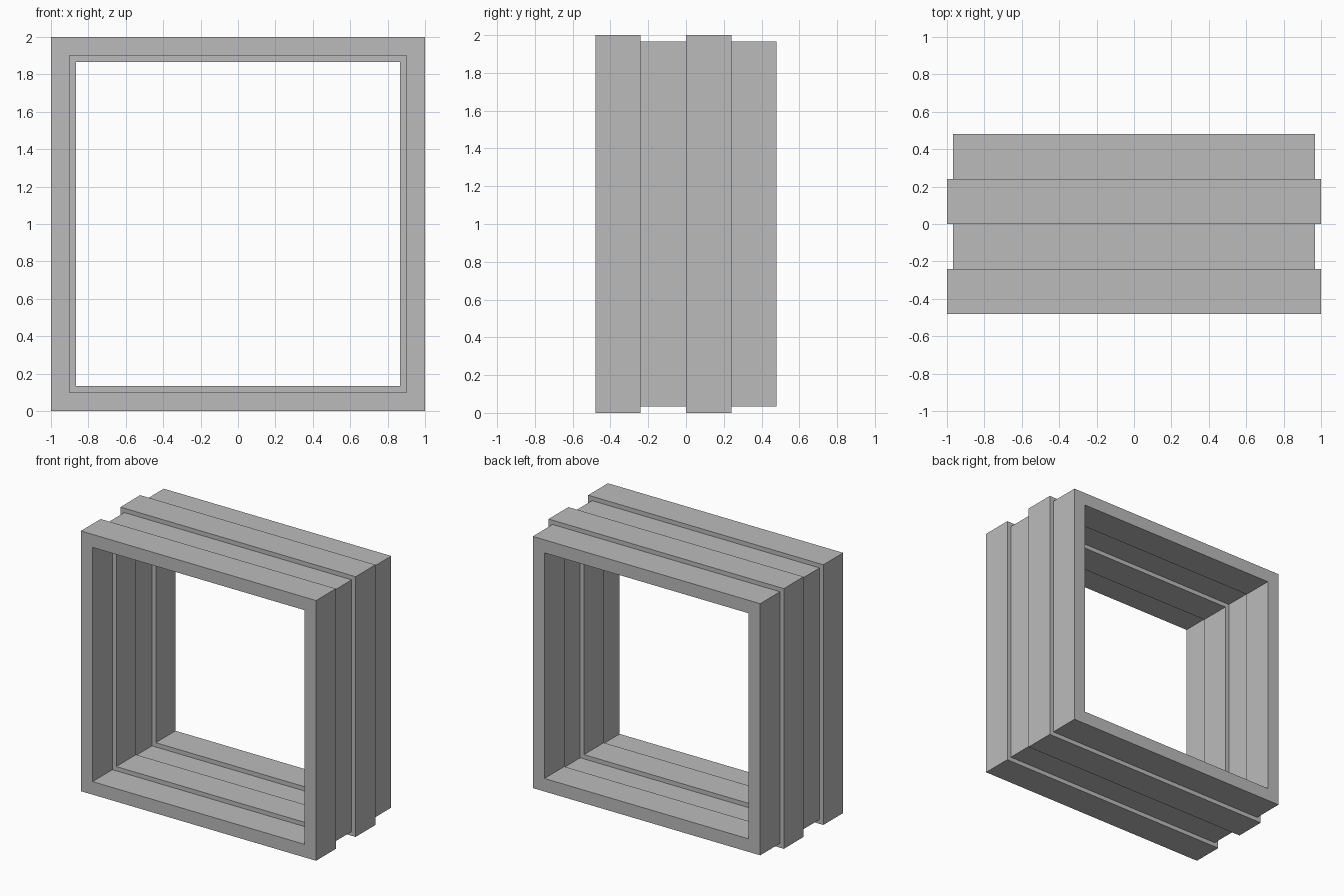
import bpy
import bmesh

cube = bpy.data.objects.get("Cube")
if cube:
    bpy.data.objects.remove(cube, do_unlink=True)

# One plain grey for everything
grey = bpy.data.materials.new("plain grey")
grey.use_nodes = True
colour = (0.5, 0.5, 0.5, 1)
grey.diffuse_color = colour
grey.node_tree.nodes["Principled BSDF"].inputs["Base Color"].default_value = colour

DEPTH = 0.24    # thickness of each frame, front to back
BORDER = 0.1    # width of the frame's bars
CENTRE_Z = 1.0


def square_frame(name, half, y):
    """Square ring with its front face at y, extruded backwards."""
    bm = bmesh.new()
    corners = [(-1, -1), (1, -1), (1, 1), (-1, 1)]
    outer, inner = [
        [bm.verts.new((sx * h, y, CENTRE_Z + sz * h)) for sx, sz in corners]
        for h in (half, half - BORDER)
    ]
    for i in range(4):
        j = (i + 1) % 4
        bm.faces.new((outer[i], outer[j], inner[j], inner[i]))
    ring = bmesh.ops.extrude_face_region(bm, geom=bm.faces[:], use_keep_orig=True)
    moved = [v for v in ring["geom"] if isinstance(v, bmesh.types.BMVert)]
    bmesh.ops.translate(bm, verts=moved, vec=(0, DEPTH, 0))
    bmesh.ops.recalc_face_normals(bm, faces=bm.faces[:])
    mesh = bpy.data.meshes.new(name)
    bm.to_mesh(mesh)
    bm.free()
    mesh.materials.append(grey)
    bpy.context.collection.objects.link(bpy.data.objects.new(name, mesh))


# Alternating large and small frames, stacked from front to back
names = ("front_large_frame", "front_small_frame", "back_large_frame", "back_small_frame")
for i, name in enumerate(names):
    square_frame(name, 0.967 if i % 2 else 1.0, (i - 2) * DEPTH)
